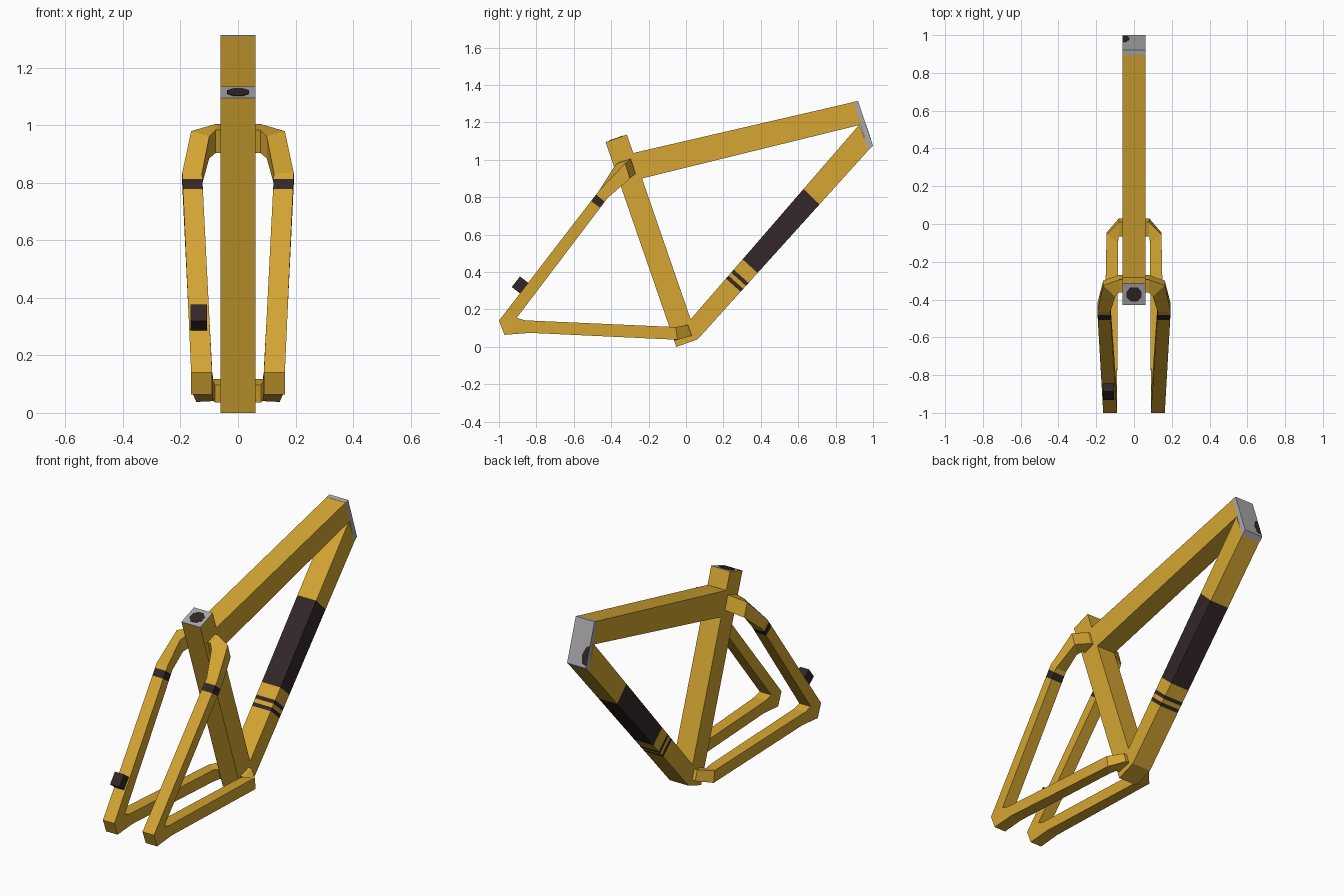
import bpy, bmesh, math
from mathutils import Vector

if "Cube" in bpy.data.objects:
    bpy.data.objects.remove(bpy.data.objects["Cube"])


def material(name, rgb):
    m = bpy.data.materials.new(name)
    m.diffuse_color = (*rgb, 1)
    m.use_nodes = True
    m.node_tree.nodes["Principled BSDF"].inputs["Base Color"].default_value = m.diffuse_color
    return m


GOLD, DARK, GREY = 0, 1, 2
MATS = [material("gold paint", (0.66, 0.38, 0.032)),
        material("dark trim", (0.034, 0.02, 0.021)),
        material("bare metal", (0.40, 0.40, 0.41))]


def loft(name, rings, colours=None, caps=(GOLD, GOLD), closed=True):
    """Skin a list of equal-sided rings; one colour per segment."""
    bm = bmesh.new()
    vr = [[bm.verts.new(p) for p in r] for r in rings]
    n = len(rings[0])
    for i, (a, b) in enumerate(zip(vr, vr[1:])):
        for k in range(n):
            f = bm.faces.new((a[k], a[(k + 1) % n], b[(k + 1) % n], b[k]))
            f.material_index = colours[i] if colours else GOLD
    if closed:
        bm.faces.new(vr[0]).material_index = caps[0]
        bm.faces.new(vr[-1]).material_index = caps[1]
    bmesh.ops.recalc_face_normals(bm, faces=bm.faces)
    me = bpy.data.meshes.new(name)
    bm.to_mesh(me)
    bm.free()
    for m in MATS:
        me.materials.append(m)
    ob = bpy.data.objects.new(name, me)
    bpy.context.collection.objects.link(ob)
    return ob


def ring(upper, lower, x0=-0.06, x1=0.06):
    """Rectangle across x between two (y, z) edge points."""
    return [Vector(p) for p in ((x0, *upper), (x1, *upper), (x1, *lower), (x0, *lower))]


def mix(a, b, t):
    return tuple(p + (q - p) * t for p, q in zip(a, b))


# Seat tube with metal top face and dark bore
loft("seat_tube", [ring((-0.052, 0.0), (0.062, 0.04)),
                   ring((-0.43, 1.095), (-0.316, 1.135))], caps=(GOLD, GREY))
s = math.atan2(0.375, 1.095)
up = Vector((0, -math.sin(s), math.cos(s)))
fwd = Vector((0, math.cos(s), math.sin(s)))
top = Vector((0, -0.373, 1.115))
octagon = [(0.042 * math.cos(math.pi * (k + .5) / 4), 0.042 * math.sin(math.pi * (k + .5) / 4))
           for k in range(8)]
loft("seat_tube_bore", [[top + Vector((x, 0, 0)) + fwd * v + up * h for x, v in octagon]
                        for h in (-0.003, 0.002)], [DARK], (DARK, DARK))

# Top tube
loft("top_tube", [ring((-0.31, 1.03), (-0.27, 0.892)), ring((0.90, 1.31), (0.935, 1.188))])

# Down tube with dark grip and two thin stripes
stops = [0, 0.207, 0.222, 0.238, 0.253, 0.306, 0.668, 1]
rings = []
for t in stops:
    tl = t + 0.045 if 0 < t < 1 else t
    rings.append(ring(mix((0.027, 0.15), (0.928, 1.19), t), mix((0.062, 0.04), (0.976, 1.052), tl)))
rings.insert(0, ring((-0.02, 0.11), (0.02, 0.035)))
loft("down_tube", rings, [GOLD, GOLD, DARK, GOLD, DARK, GOLD, DARK, GOLD])

# Head plate with dark patch on its outer face
loft("head_plate", [ring((0.895, 1.31), (0.92, 1.315)), ring((0.975, 1.05), (1.0, 1.075))],
     [GREY], (GREY, GREY))
a, b = Vector((0, 0.92, 1.315)), Vector((0, 0.998, 1.075))
out = Vector((0, 0.24, 0.08)).normalized()
patch = [(-0.059, 0.52), (-0.04, 0.56), (-0.022, 0.74), (-0.03, 0.92), (-0.059, 0.96)]
loft("head_patch", [[a.lerp(b, v) + Vector((x, 0, 0)) + out * h for x, v in patch]
                    for h in (-0.002, 0.002)], [DARK], (DARK, DARK))

# Rear stays: one square tube swept from upper bridge to dropout to lower bridge, mirrored
upper_bridge = [(-0.363, 0.984), (-0.295, 1.005), (-0.27, 0.925), (-0.338, 0.904)]
lower_bridge = [(-0.05, 0.037), (0.03, 0.06), (0.01, 0.118), (-0.065, 0.097)]


def slab(pts, x):
    return [Vector((x, *p)) for p in pts]


bend = ring((-0.465, 0.835), (-0.42, 0.795), 0.125, 0.194)
drop = ring((-1.0, 0.14), (-0.905, 0.155), 0.09, 0.163)


def along(t):
    return [p.lerp(q, t) for p, q in zip(bend, drop)]


stay = [
    slab(upper_bridge, 0), slab(upper_bridge, 0.078),
    [Vector(p) for p in ((0.10, -0.385, 0.962), (0.163, -0.325, 0.98),
                         (0.163, -0.30, 0.90), (0.10, -0.36, 0.885))],
    bend, along(0.03), along(0.08), drop,
    ring((-0.97, 0.064), (-0.86, 0.142), 0.09, 0.163),
    ring((-0.835, 0.075), (-0.82, 0.140), 0.089, 0.161),
    [Vector(p) for p in ((0.085, -0.10, 0.041), (0.145, -0.045, 0.038),
                         (0.145, -0.055, 0.106), (0.085, -0.10, 0.108))],
    slab(lower_bridge, 0.08), slab(lower_bridge, 0)]
cols = [GOLD] * 11
cols[4] = DARK
stays = loft("rear_stays", stay, cols, closed=False)
mir = stays.modifiers.new("mirror", 'MIRROR')
mir.use_clip = True

# Small mounting block on the left stay
d = Vector((0, 0.52, 0.675)).normalized()
n = Vector((0, -d.z, d.y))
c = Vector((-0.136, -0.886, 0.330))
loft("stay_block", [[c + Vector((x, 0, 0)) + d * u + n * h
                     for x, u in ((-.029, -.036), (.029, -.036), (.029, .036), (-.029, .036))]
                    for h in (-0.032, 0.030)], [DARK], (DARK, DARK))
